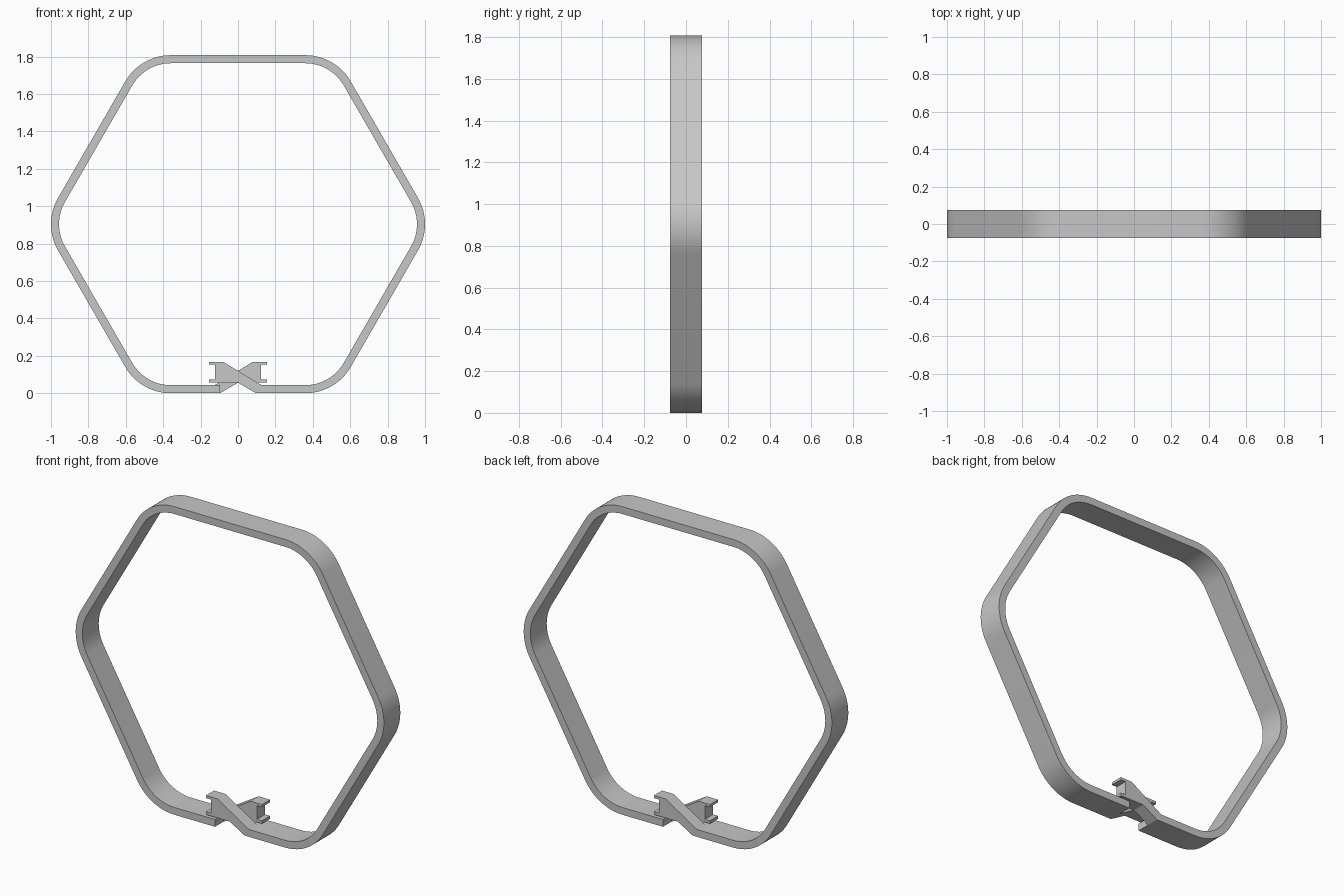
import bpy, bmesh
from math import radians, cos, sin

cube = bpy.data.objects.get("Cube")
if cube:
    bpy.data.objects.remove(cube, do_unlink=True)

APOTHEM, RADIUS, THICK, HALF = 0.9035, 0.28, 0.043, 0.076
GAP_X = 0.096      # where the ring ends and the clasp arms begin
ARC_STEPS = 16

grey = bpy.data.materials.new("light_grey")
grey.use_nodes = True
grey.diffuse_color = (0.57, 0.57, 0.57, 1)
grey.node_tree.nodes["Principled BSDF"].inputs["Base Color"].default_value = (0.57, 0.57, 0.57, 1)


def extrude_profile(name, points, y0, y1):
    """Extrude an x-z outline from y0 to y1."""
    bm = bmesh.new()
    face = bm.faces.new([bm.verts.new((x, y0, z)) for x, z in points])
    out = bmesh.ops.extrude_face_region(bm, geom=[face])
    moved = [g for g in out["geom"] if isinstance(g, bmesh.types.BMVert)]
    bmesh.ops.translate(bm, verts=moved, vec=(0, y1 - y0, 0))
    bmesh.ops.recalc_face_normals(bm, faces=bm.faces)
    mesh = bpy.data.meshes.new(name)
    bm.to_mesh(mesh)
    bm.free()
    mesh.materials.append(grey)
    obj = bpy.data.objects.new(name, mesh)
    bpy.context.collection.objects.link(obj)
    return obj


def rounded_hexagon(radius):
    """Six corner arcs, counterclockwise from the lower right corner."""
    reach = (APOTHEM - RADIUS) / cos(radians(30))
    pts = []
    for k in range(6):
        mid = radians(-60 + 60 * k)
        for i in range(ARC_STEPS + 1):
            a = mid + radians(-30 + 60 * i / ARC_STEPS)
            pts.append((reach * cos(mid) + radius * cos(a),
                        APOTHEM + reach * sin(mid) + radius * sin(a)))
    return pts


# Open hexagonal band, split at the bottom
outer = [(GAP_X, 0)] + rounded_hexagon(RADIUS) + [(-GAP_X, 0)]
inner = [(GAP_X, THICK)] + rounded_hexagon(RADIUS - THICK) + [(-GAP_X, THICK)]
band = extrude_profile("hexagon_band", outer + inner[::-1], -HALF, HALF)
bpy.context.view_layer.objects.active = band
band.select_set(True)
bpy.ops.object.shade_smooth_by_angle(angle=radians(30))

# Crossing clasp arms with notched hook ends, each half the band's depth
arm = [(GAP_X, 0), (GAP_X, THICK), (0.125, THICK), (-0.08, 0.168),
       (-0.155, 0.168), (-0.155, 0.153), (-0.122, 0.153), (-0.122, 0.073),
       (-0.155, 0.073), (-0.155, 0.056), (0, 0.056)]
extrude_profile("front_clasp_arm", arm, -HALF, -0.001)
extrude_profile("back_clasp_arm", [(-x, z) for x, z in arm], 0.001, HALF)
